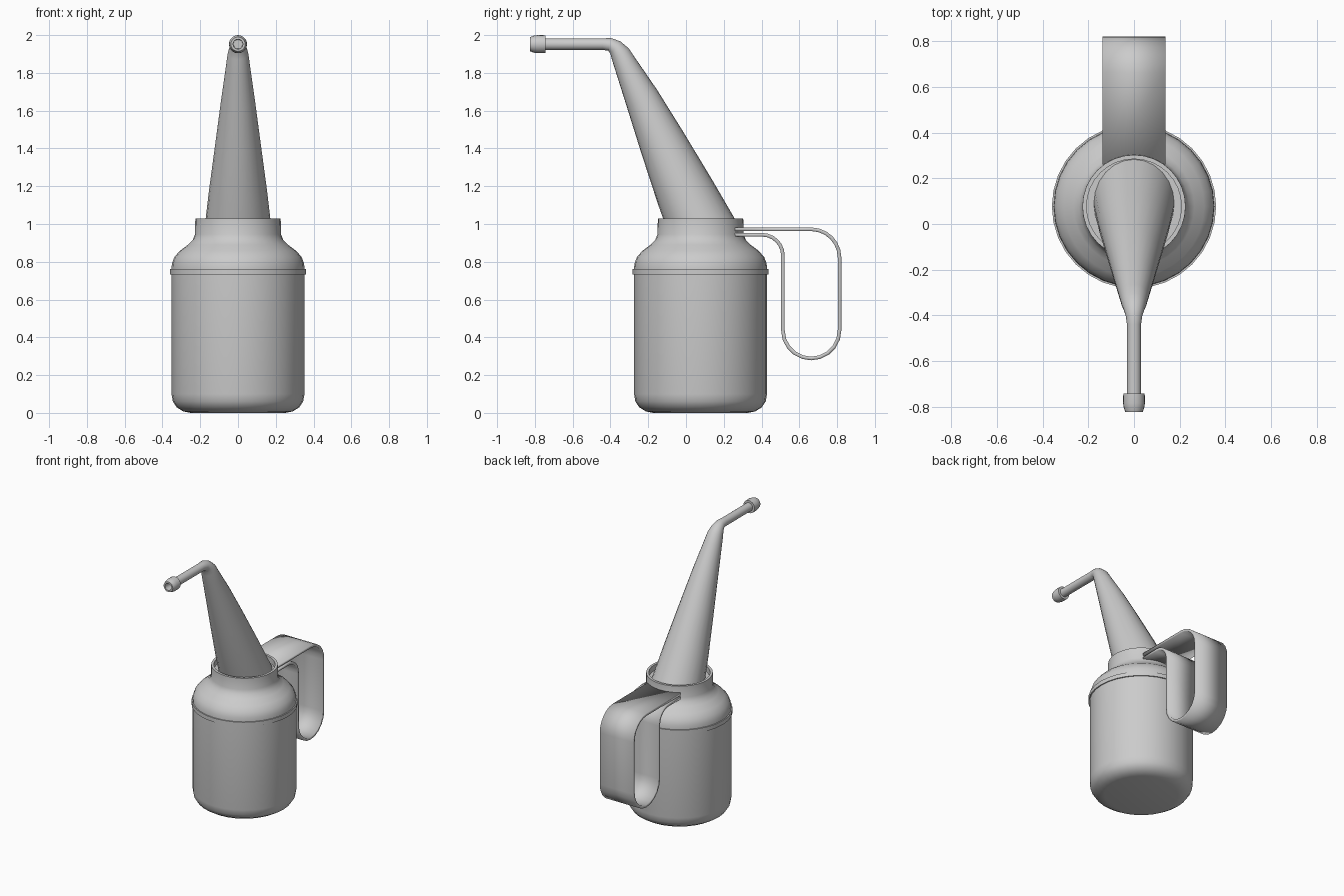
import bpy, bmesh
from math import sin, cos, pi, radians
from mathutils import Vector

if "Cube" in bpy.data.objects:
    bpy.data.objects.remove(bpy.data.objects["Cube"])

CY = 0.077      # body axis
TIP_Z = 1.952   # nozzle axis


def finish(name, bm, angle=35):
    bmesh.ops.recalc_face_normals(bm, faces=bm.faces)
    me = bpy.data.meshes.new(name)
    bm.to_mesh(me)
    bm.free()
    ob = bpy.data.objects.new(name, me)
    bpy.context.collection.objects.link(ob)
    bpy.ops.object.select_all(action='DESELECT')
    ob.select_set(True)
    bpy.context.view_layer.objects.active = ob
    bpy.ops.object.shade_smooth_by_angle(angle=radians(angle))
    return ob


def skin(name, rings):
    """Join rings of equal point count with quads and cap both ends."""
    bm = bmesh.new()
    loops = [[bm.verts.new(p) for p in ring] for ring in rings]
    n = len(loops[0])
    for a, b in zip(loops, loops[1:]):
        for i in range(n):
            j = (i + 1) % n
            bm.faces.new((a[i], a[j], b[j], b[i]))
    bm.faces.new(loops[0])
    bm.faces.new(loops[-1])
    return finish(name, bm)


def ring(center, u, v, n):
    return [center + u * cos(2 * pi * i / n) + v * sin(2 * pi * i / n) for i in range(n)]


X, Y, Z = Vector((1, 0, 0)), Vector((0, 1, 0)), Vector((0, 0, 1))

# Container with rim band, shoulder and open collar: (radius, z)
body = [(0.25, 0.0), (0.29, 0.008), (0.325, 0.03), (0.345, 0.06), (0.352, 0.10),
        (0.352, 0.732), (0.36, 0.732), (0.36, 0.762), (0.352, 0.762),
        (0.35, 0.79), (0.337, 0.825), (0.308, 0.858), (0.265, 0.89),
        (0.24, 0.915), (0.228, 0.945), (0.226, 1.028), (0.208, 1.028), (0.208, 0.985)]
skin("oil_container", [ring(Vector((0, CY, z)), X * r, Y * r, 32) for r, z in body])

# Tapered bent spout: front edge point, back edge point (y, z), half width
spout = [((-.10, .97), (.292, .97), .178), ((-.15, 1.11), (.135, 1.24), .154),
         ((-.235, 1.37), (-.022, 1.50), .119), ((-.31, 1.61), (-.153, 1.71), .089),
         ((-.37, 1.80), (-.263, 1.87), .064), ((-.392, 1.87), (-.303, 1.93), .055),
         ((-.40, 1.90), (-.348, 1.967), .045), ((-.412, 1.918), (-.395, 1.984), .036),
         ((-.44, 1.921), (-.44, 1.983), .031), ((-.75, 1.921), (-.75, 1.983), .031)]
rings = []
for a, b, w in spout:
    a, b = Vector((0, *a)), Vector((0, *b))
    rings.append(ring((a + b) / 2, X * w, (b - a) / 2, 24))
skin("spout", rings)

# Nozzle tip with a hole: (radius, y)
tip = [(.03, -.744), (.047, -.744), (.048, -.785), (.045, -.805), (.038, -.825),
       (.026, -.825), (.024, -.765)]
skin("nozzle_tip", [ring(Vector((0, y, TIP_Z)), X * r, Z * r, 20) for r, y in tip])


def arc(cy, cz, r, start, end, n):
    return [(cy + r * cos(radians(start + (end - start) * i / n)),
             cz + r * sin(radians(start + (end - start) * i / n))) for i in range(n + 1)]


# Folded strap handle: path in (y, z), swept across x and thickened
path = [(.26, .972)] + arc(.663, .822, .15, 90, 0, 6)
path += arc(.663, .438, .15, 0, -180, 10)
path += arc(.403, .833, .11, 0, 90, 6) + [(.26, .943)]
bm = bmesh.new()
pairs = [[bm.verts.new((x, y, z)) for x in (-.138, .138)] for y, z in path]
for a, b in zip(pairs, pairs[1:]):
    bm.faces.new((a[0], a[1], b[1], b[0]))
handle = finish("strap_handle", bm)
mod = handle.modifiers.new("thickness", 'SOLIDIFY')
mod.thickness = 0.019
mod.offset = 0
mod.use_even_offset = True
